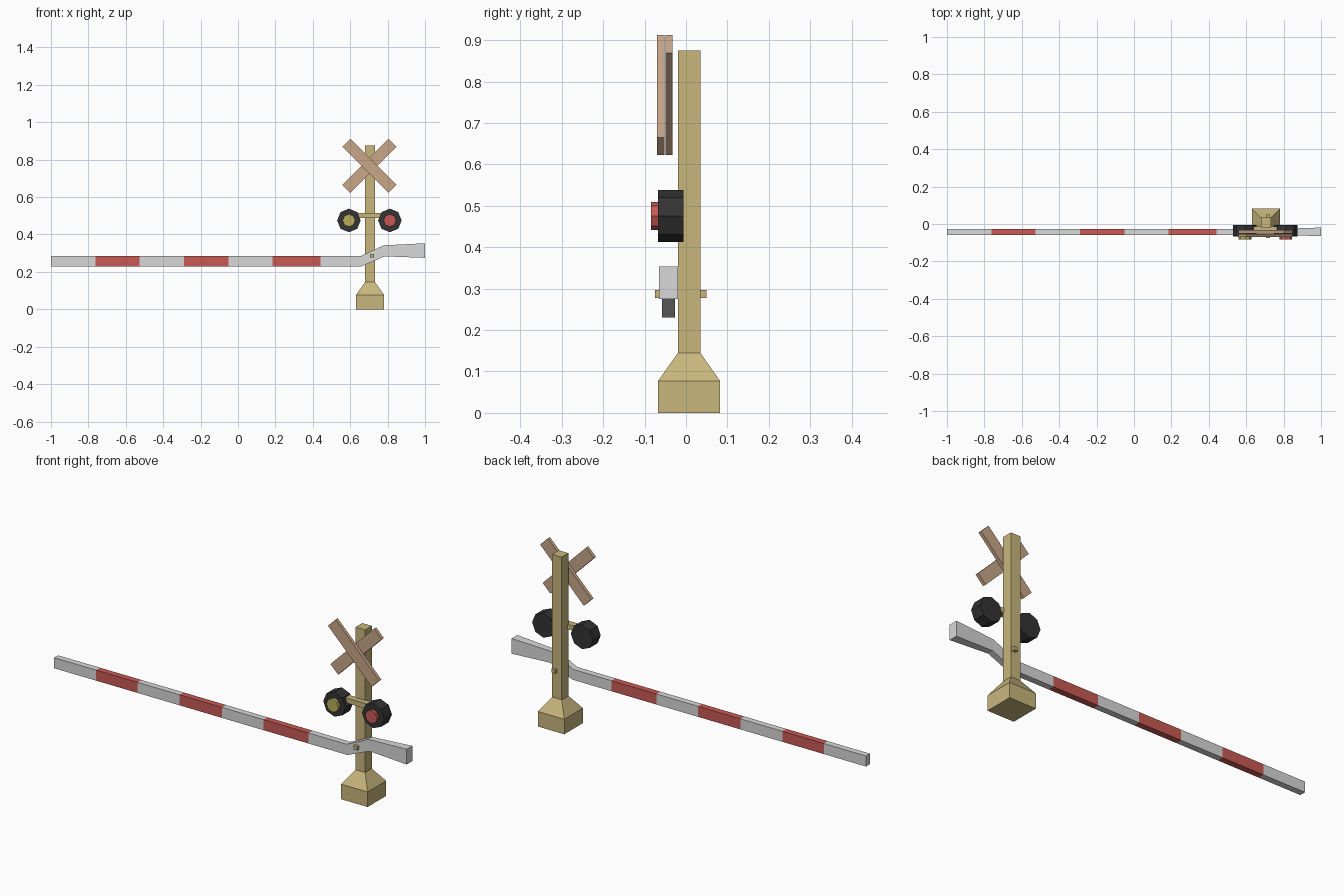
import bpy, bmesh, math
from mathutils import Matrix, Vector

if "Cube" in bpy.data.objects:
    bpy.data.objects.remove(bpy.data.objects["Cube"])


def material(name, rgb):
    m = bpy.data.materials.new(name)
    m.use_nodes = True
    m.diffuse_color = (*rgb, 1)
    bsdf = m.node_tree.nodes["Principled BSDF"]
    bsdf.inputs["Base Color"].default_value = (*rgb, 1)
    bsdf.inputs["Roughness"].default_value = 0.8
    return m


tan = material("tan", (0.58, 0.47, 0.205))
white = material("pale grey", (0.69, 0.69, 0.69))
red = material("red", (0.58, 0.102, 0.089))
wood = material("brown wood", (0.58, 0.38, 0.25))
black = material("charcoal", (0.033, 0.033, 0.033))
yellow = material("yellow", (0.485, 0.43, 0.102))


def finish(bm, name, *mats):
    bmesh.ops.recalc_face_normals(bm, faces=bm.faces)
    mesh = bpy.data.meshes.new(name)
    bm.to_mesh(mesh)
    bm.free()
    for m in mats:
        mesh.materials.append(m)
    obj = bpy.data.objects.new(name, mesh)
    bpy.context.collection.objects.link(obj)
    return obj


def box(name, centre, size, mat, tilt=0):
    bm = bmesh.new()
    bmesh.ops.create_cube(bm, size=1)
    turn = Matrix.Rotation(math.radians(tilt), 4, 'Y')
    bm.transform(Matrix.Translation(centre) @ turn @ Matrix.Diagonal((*size, 1)))
    return finish(bm, name, mat)


def octagon_drum(name, x, z, radius, y_front, y_back, mat):
    bm = bmesh.new()
    bmesh.ops.create_cone(bm, cap_ends=True, segments=8, radius1=radius,
                          radius2=radius, depth=y_back - y_front)
    place = Matrix.Translation((x, (y_front + y_back) / 2, z))
    bm.transform(place @ Matrix.Rotation(math.pi / 2, 4, 'X'))
    return finish(bm, name, mat)


def loft(name, rings, mats, slots=None):
    """Join four-cornered rings into a closed solid, one material slot per segment."""
    bm = bmesh.new()
    loops = [[bm.verts.new(p) for p in ring] for ring in rings]
    for i, (a, b) in enumerate(zip(loops, loops[1:])):
        for k in range(4):
            n = (k + 1) % 4
            face = bm.faces.new((a[k], a[n], b[n], b[k]))
            face.material_index = slots[i] if slots else 0
    bm.faces.new(loops[0])
    bm.faces.new(loops[-1])
    return finish(bm, name, *mats)


PX, PY = 0.706, 0.0075
CORNERS = ((-1, -1), (1, -1), (1, 1), (-1, 1))

# Post with its flared foot
levels = [(0, 0.075), (0.077, 0.075), (0.145, 0.027), (0.875, 0.027)]
loft("post", [[Vector((PX + sx * h, PY + sy * h, z)) for sx, sy in CORNERS]
              for z, h in levels], [tan])

# Crossed warning boards
for name, y, tilt in (("front_cross_board", -0.061, 45), ("back_cross_board", -0.041, -45)):
    box(name, (0.703, y, 0.767), (0.349, 0.0175, 0.061), wood, tilt)

# Signal lamps on a crossbar
box("lamp_crossbar", (0.7025, -0.03, 0.501), (0.19, 0.034, 0.026), tan)
for side, x, glow in (("right", 0.593, yellow), ("left", 0.812, red)):
    octagon_drum(side + "_lamp_housing", x, 0.475, 0.063, -0.068, -0.006, black)
    octagon_drum(side + "_lamp_lens", x, 0.475, 0.034, -0.084, -0.067, glow)

# Barrier arm: striped beam, cranked up to a thicker counterweight end
ARM_Y = -0.042
stations = [(x, 0.23, 0.284, 0.016) for x in
            (-1, -0.762, -0.527, -0.29, -0.05, 0.185, 0.44)]
rings = [[(x, ARM_Y - t, lo), (x, ARM_Y + t, lo), (x, ARM_Y + t, hi), (x, ARM_Y - t, hi)]
         for x, lo, hi, t in stations]
for low, high, t in (((0.66, 0.23), (0.655, 0.284), 0.016),
                     ((0.785, 0.283), (0.78, 0.342), 0.016),
                     ((1, 0.275), (1, 0.353), 0.023)):
    rings.append([(p[0], ARM_Y + s * t, p[1])
                  for p, s in ((low, -1), (low, 1), (high, 1), (high, -1))])
loft("barrier_arm", rings, [white, red], [0, 1, 0, 1, 0, 1, 0, 0, 0])

# Pivot pin through arm and post
box("pivot_pin", (0.716, -0.0125, 0.287), (0.021, 0.125, 0.019), tan)
